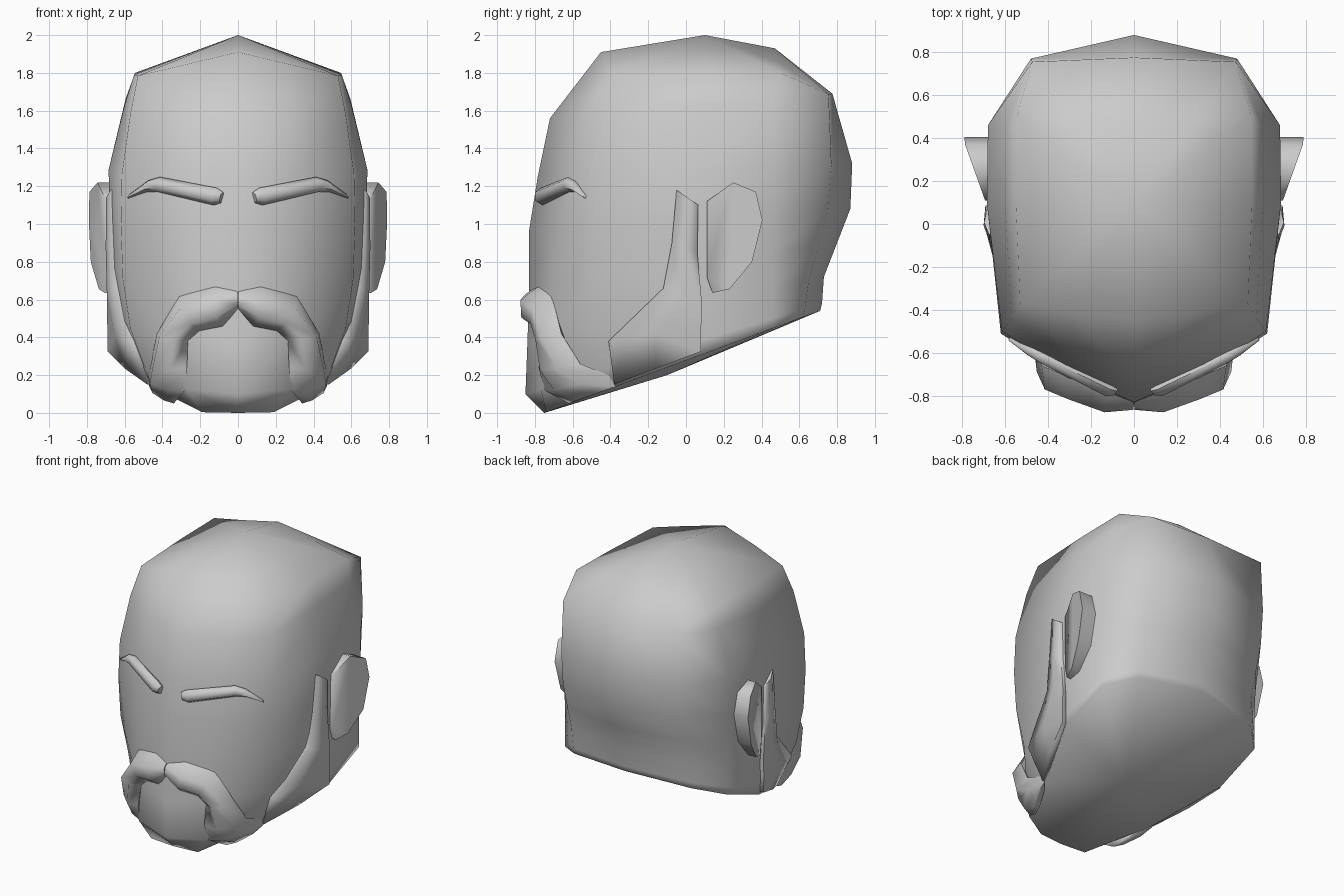
import bpy, bmesh, math
from mathutils import Vector

if "Cube" in bpy.data.objects:
    bpy.data.objects.remove(bpy.data.objects["Cube"])


def build(name, verts, faces, angle=50):
    """Make one +x half, mirror it across x = 0 and smooth it."""
    bm = bmesh.new()
    vs = [bm.verts.new(v) for v in verts]
    for f in faces:
        bm.faces.new([vs[i] for i in f])
    bmesh.ops.recalc_face_normals(bm, faces=bm.faces)
    me = bpy.data.meshes.new(name)
    bm.to_mesh(me)
    bm.free()
    ob = bpy.data.objects.new(name, me)
    bpy.context.collection.objects.link(ob)
    bpy.ops.object.select_all(action='DESELECT')
    bpy.context.view_layer.objects.active = ob
    ob.select_set(True)
    bpy.ops.object.shade_smooth_by_angle(angle=math.radians(angle))
    mod = ob.modifiers.new("mirror", 'MIRROR')
    mod.use_axis = (True, False, False)
    mod.merge_threshold = 0.0005
    return ob


def loft(rings, closed=True, caps=True):
    """Join point rings of equal length with quads."""
    n = len(rings[0])
    verts = [p for r in rings for p in r]
    faces = []
    for k in range(len(rings) - 1):
        for i in range(n if closed else n - 1):
            j = (i + 1) % n
            faces.append((k * n + i, k * n + j, (k + 1) * n + j, (k + 1) * n + i))
    if caps:
        faces.append(tuple(range(n)))
        faces.append(tuple(range(len(verts) - n, len(verts))))
    return verts, faces


# Head: tilted half rings from jaw to crown
# front y, front z, cheek x, y, temple x, y, half width, side-back y, corner y, back y, back z
levels = [
    (-.75, .00, .19, -.74, .46, -.37, .67, .46, .62, .71, .54),
    (-.85, .10, .27, -.77, .49, -.42, .67, .46, .63, .72, .58),
    (-.84, .36, .30, -.74, .57, -.47, .67, .46, .65, .73, .72),
    (-.83, .66, .31, -.71, .61, -.50, .675, .46, .70, .80, .90),
    (-.83, .97, .32, -.69, .62, -.51, .68, .46, .75, .87, 1.08),
    (-.785, 1.25, .32, -.65, .615, -.50, .685, .46, .77, .88, 1.32),
    (-.72, 1.56, .30, -.60, .57, -.44, .60, .46, .755, .775, 1.69),
    (-.45, 1.91, .28, -.42, .53, -.37, .55, .50, .48, .47, 1.93),
]
rings = []
for k, (yf, zf, bx, by, cx, cy, w, ey, fy, yb, zb) in enumerate(levels):
    top = k == len(levels) - 1
    fx = .30 if top else min(.48, .74 * w + .03)
    drop = .24 if top else 0
    pts = [(0, yf), (bx, by), (cx, cy), (w, .1), (w - .005, ey), (fx, fy), (0, yb)]
    rings.append([(x, y, zf + (zb - zf) * (y - yf) / (yb - yf) - drop * x) for x, y in pts])
verts, faces = loft(rings, closed=False, caps=False)
n, last = len(rings[0]), len(verts) - len(rings[0])
verts += [(0, -.1, .20), (0, .1, 2.0)]
for i in range(n - 1):
    faces.append((i, i + 1, len(verts) - 2))
    faces.append((last + i, last + i + 1, len(verts) - 1))
build("head", verts, faces, 100)

# Ears: wedge plates flaring towards the back
ear = [(.11, 1.12), (.25, 1.22), (.37, 1.17), (.405, 1.02), (.35, .80), (.23, .655), (.14, .635), (.11, .72)]
outer = [(.69 + .1 * min(1, (y - .1) / .28), y, z) for y, z in ear]
inner = [(.65, y, z) for y, z in ear]
build("ears", *loft([inner, outer]), 75)

# Sideburns: front y, z, x, then rear y, z, x
burn_rows = [
    (-.05, 1.18, .675, .065, 1.10, .685),
    (-.075, .90, .675, .06, .85, .69),
    (-.12, .66, .66, .085, .57, .692),
    (-.41, .38, .58, .08, .45, .692),
    (-.38, .15, .48, .08, .325, .69),
]
rings = []
for fy, fz, fx, ry, rz, rx in burn_rows:
    rings.append([(fx - .05, fy, fz), (fx, fy, fz),
                  ((fx + rx) / 2 + .018, (fy + ry) / 2, (fz + rz) / 2),
                  (rx, ry, rz), (rx - .06, ry, rz)])
build("sideburns", *loft(rings), 80)

# Moustache: inner edge, outer edge, thickness at each station
stations = [
    ((.003, -.84, .55), (.003, -.80, .665), .04),
    ((.08, -.80, .455), (.12, -.78, .67), .095),
    ((.20, -.76, .43), (.31, -.71, .62), .095),
    ((.265, -.75, .38), (.43, -.66, .42), .09),
    ((.27, -.78, .24), (.46, -.56, .26), .08),
    ((.28, -.75, .12), (.475, -.41, .20), .07),
    ((.34, -.62, .05), (.47, -.37, .14), .03),
]
mids = [(Vector(a) + Vector(b)) / 2 for a, b, t in stations]
rings = []
for k, (a, b, t) in enumerate(stations):
    a, b = Vector(a), Vector(b)
    tangent = mids[min(k + 1, len(mids) - 1)] - mids[max(k - 1, 0)]
    nrm = (b - a).cross(tangent).normalized()
    if nrm.y > 0:
        nrm = -nrm
    if k == 0:
        nrm = Vector((0, -1, 0))
    rings.append([a, a.lerp(b, .22) + nrm * t * .85, a.lerp(b, .65) + nrm * t, b,
                  a.lerp(b, .75) - nrm * t * .5, a.lerp(b, .25) - nrm * t * .5])
build("moustache", *loft(rings), 75)

# Eyebrows: tapered six-sided bars: x, y, z, radius
brow = [(.085, -.775, 1.14, .03), (.12, -.765, 1.145, .047), (.42, -.62, 1.21, .04),
        (.48, -.59, 1.20, .032), (.58, -.535, 1.145, .01)]
side = Vector((.45, -.89, 0))
up = Vector((-.2, -.1, 1)).normalized()
hexagon = [(1, .5), (0, 1), (-1, .5), (-1, -.5), (0, -1), (1, -.5)]
rings = [[Vector((x, y, z)) + side * u * r * .8 + up * v * r for u, v in hexagon] for x, y, z, r in brow]
build("eyebrows", *loft(rings), 60)
